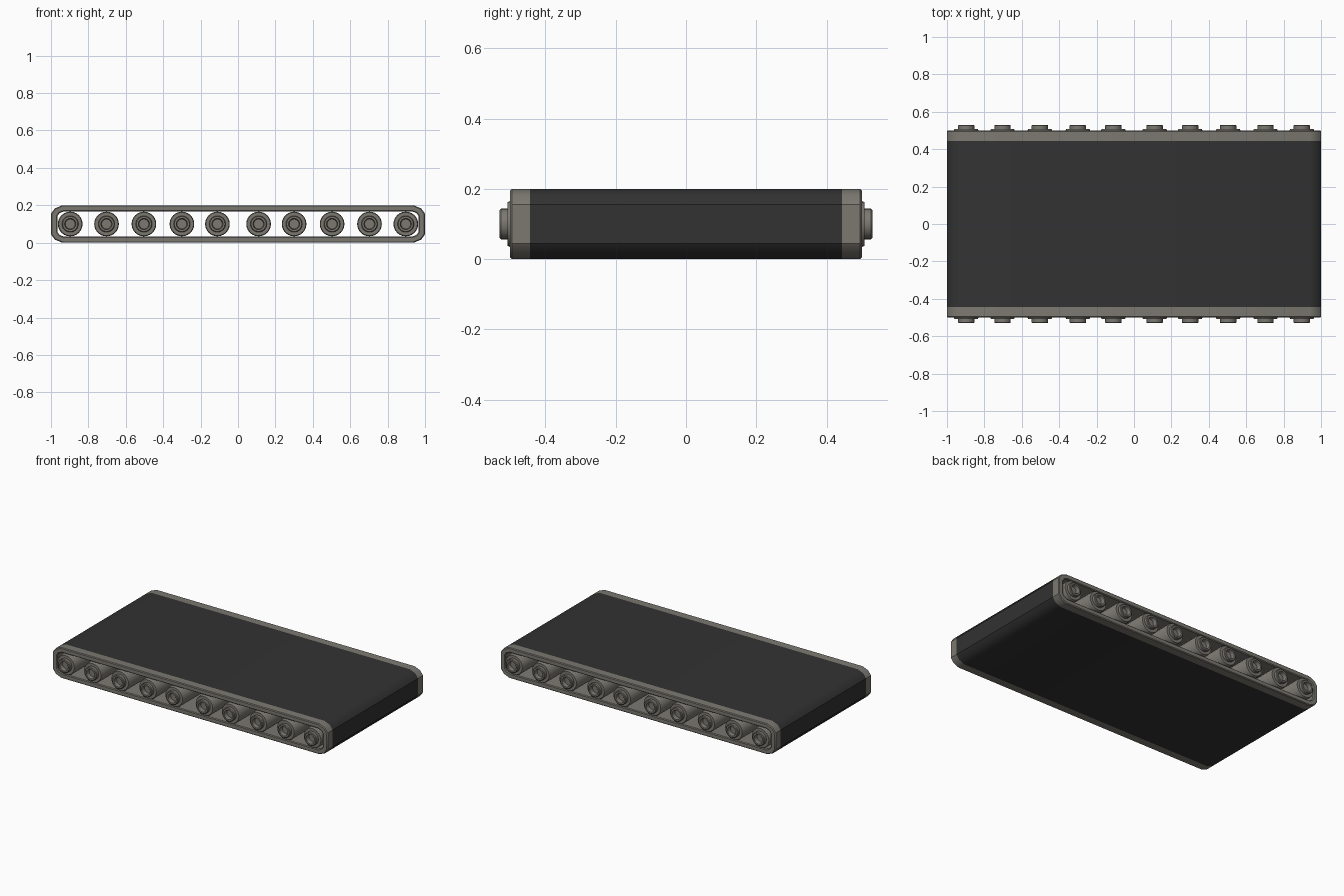
import bpy, bmesh, math

if "Cube" in bpy.data.objects:
    bpy.data.objects.remove(bpy.data.objects["Cube"])


def material(name, col):
    m = bpy.data.materials.new(name)
    m.diffuse_color = (*col, 1)
    m.use_nodes = True
    m.node_tree.nodes["Principled BSDF"].inputs["Base Color"].default_value = m.diffuse_color
    return m


grey = material("warm grey metal", (0.20, 0.19, 0.165))
dark = material("dark rubber", (0.032, 0.032, 0.032))


def finish(bm, name, mats, angle):
    bmesh.ops.recalc_face_normals(bm, faces=bm.faces)
    me = bpy.data.meshes.new(name)
    bm.to_mesh(me)
    bm.free()
    for m in mats:
        me.materials.append(m)
    ob = bpy.data.objects.new(name, me)
    bpy.context.collection.objects.link(ob)
    bpy.ops.object.select_all(action='DESELECT')
    ob.select_set(True)
    bpy.context.view_layer.objects.active = ob
    bpy.ops.object.shade_smooth_by_angle(angle=math.radians(angle))
    return ob


def loop_profile(quarter):
    # mirror a quarter outline (x, height from centre) to a closed loop
    q = quarter
    r = q[::-1]
    return ([(x, z) for x, z in q] + [(-x, z) for x, z in r]
            + [(-x, -z) for x, z in q] + [(x, -z) for x, z in r])


# Belt loop: hollow band with grey rims and a dark centre strip
outer = loop_profile([(1.0, 0.055), (0.98, 0.083), (0.94, 0.1)])
inner = loop_profile([(0.966, 0.042), (0.955, 0.058), (0.93, 0.068)])
ys = [-0.5, -0.444, 0.444, 0.5]
bm = bmesh.new()
grid = [[[bm.verts.new((x, y, z + 0.1)) for x, z in prof] for y in ys]
        for prof in (outer, inner)]
n = len(outer)
for i in range(n):
    j = (i + 1) % n
    for side in (0, 1):
        for k in range(3):
            a, b = grid[side][k], grid[side][k + 1]
            f = bm.faces.new((a[i], a[j], b[j], b[i]))
            f.material_index = 1 if (side == 0 and k == 1) else 0
    for k in (0, 3):
        o, p = grid[0][k], grid[1][k]
        bm.faces.new((o[i], o[j], p[j], p[i]))
belt = finish(bm, "conveyor_belt", [grey, dark], 35)
bev = belt.modifiers.new("rim bevel", 'BEVEL')
bev.width = 0.005
bev.segments = 1
bev.limit_method = 'ANGLE'
bev.angle_limit = math.radians(60)

# Rollers: lathed shafts with stepped, recessed hubs at both ends
half = [(0.0, 0.505), (0.026, 0.505), (0.030, 0.53), (0.040, 0.53),
        (0.044, 0.526), (0.044, 0.508), (0.062, 0.508), (0.066, 0.500)]
profile = half + [(r, -y) for r, y in half[::-1]]
for num, px in enumerate((0.11, 0.3, 0.503, 0.703, 0.897)):
    for s in (-1, 1):
        bm = bmesh.new()
        vs = [bm.verts.new((r, y, 0)) for r, y in profile]
        es = [bm.edges.new((a, b)) for a, b in zip(vs, vs[1:])]
        bmesh.ops.spin(bm, geom=vs + es, cent=(0, 0, 0), axis=(0, 1, 0),
                       angle=2 * math.pi, steps=24)
        bmesh.ops.remove_doubles(bm, verts=bm.verts, dist=1e-5)
        bmesh.ops.translate(bm, verts=bm.verts, vec=(s * px, 0, 0.1))
        finish(bm, f"roller_{'left' if s < 0 else 'right'}_{num + 1}", [grey], 35)
